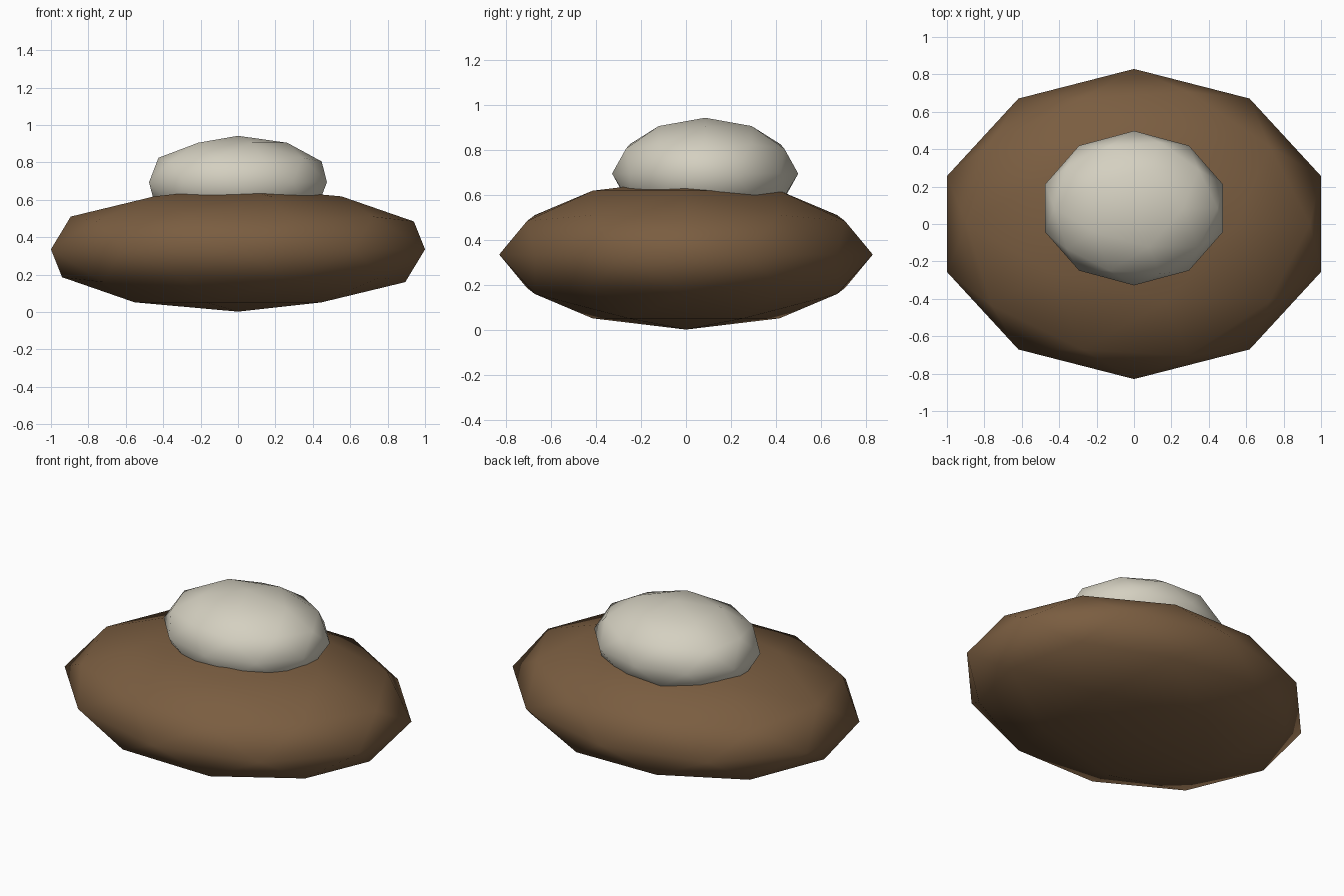
import bpy

if "Cube" in bpy.data.objects:
    bpy.data.objects.remove(bpy.data.objects["Cube"])


def material(name, color):
    m = bpy.data.materials.new(name)
    m.diffuse_color = (*color, 1.0)
    m.use_nodes = True
    m.node_tree.nodes["Principled BSDF"].inputs["Base Color"].default_value = m.diffuse_color
    return m


def ellipsoid(name, center, radii, mat):
    """Smooth-shaded, low-poly squashed ball."""
    bpy.ops.mesh.primitive_ico_sphere_add(subdivisions=2, radius=1, location=center)
    ob = bpy.context.object
    ob.name = name
    ob.scale = radii
    bpy.ops.object.transform_apply(location=False, rotation=False, scale=True)
    bpy.ops.object.shade_smooth()
    ob.data.materials.append(mat)
    return ob


brown = material("brown", (0.195, 0.110, 0.052))
cream = material("cream", (0.66, 0.63, 0.53))

# Wide flattened base
ellipsoid("base", (0, 0, 0.335), (1.0515, 0.829, 0.333), brown)
# Smaller ball sunk into the top, set slightly back
ellipsoid("top_dome", (0, 0.085, 0.694), (0.5, 0.413, 0.248), cream)
